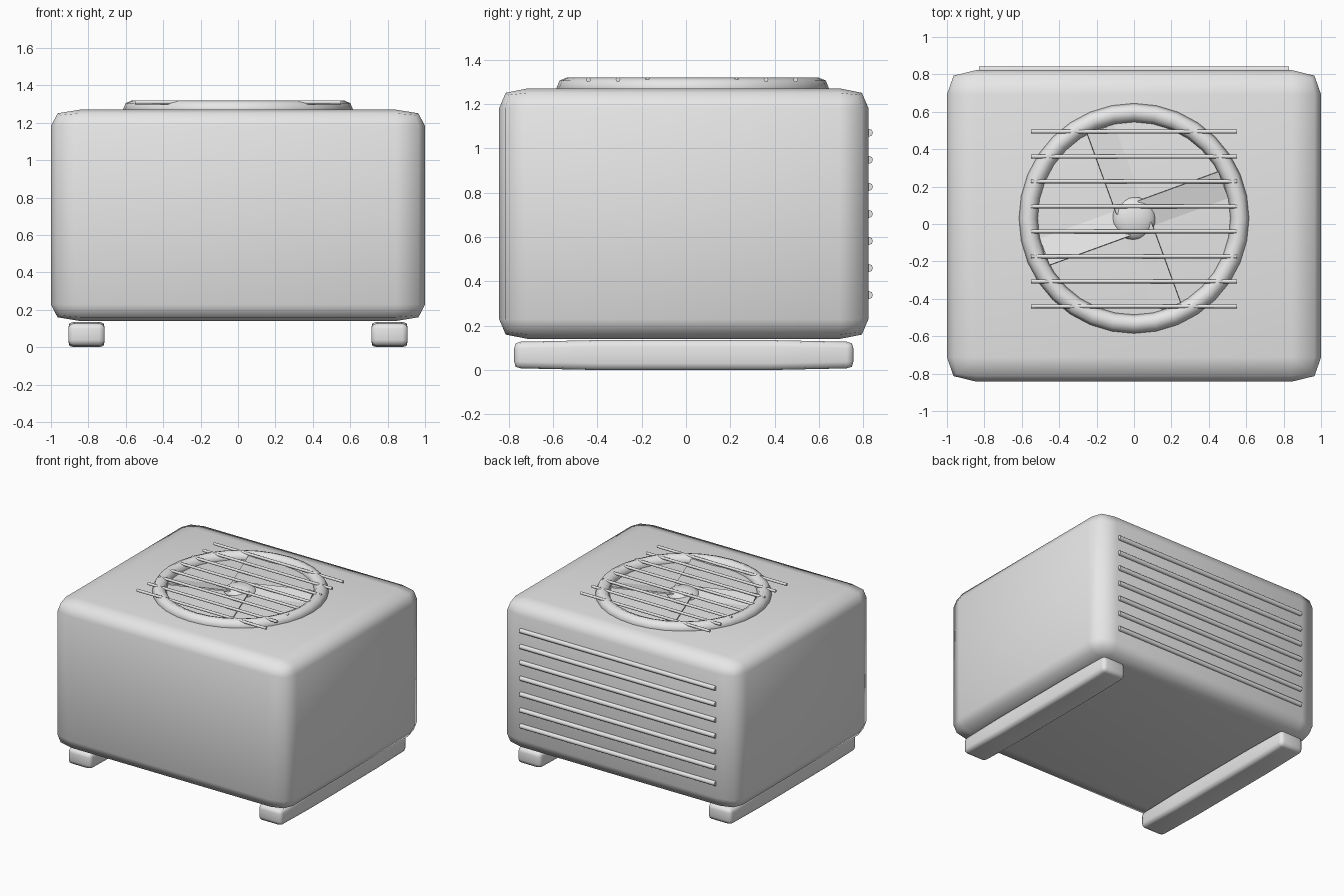
import bpy
import bmesh
import math
from mathutils import Matrix

cube = bpy.data.objects.get("Cube")
if cube:
    bpy.data.objects.remove(cube, do_unlink=True)

GREY = (0.8, 0.8, 0.8, 1)
grey = bpy.data.materials.new("light grey")
grey.use_nodes = True
grey.diffuse_color = GREY
grey.node_tree.nodes["Principled BSDF"].inputs["Base Color"].default_value = GREY


def finish(name, bm, angle=60):
    """Turn a bmesh into a smooth-shaded object."""
    mesh = bpy.data.meshes.new(name)
    bm.to_mesh(mesh)
    bm.free()
    mesh.materials.append(grey)
    ob = bpy.data.objects.new(name, mesh)
    bpy.context.collection.objects.link(ob)
    bpy.ops.object.select_all(action='DESELECT')
    ob.select_set(True)
    bpy.context.view_layer.objects.active = ob
    bpy.ops.object.shade_smooth_by_angle(angle=math.radians(angle))
    return ob


def block(size, loc):
    bm = bmesh.new()
    bmesh.ops.create_cube(bm, size=1, matrix=Matrix.Translation(loc) @ Matrix.Diagonal((*size, 1)))
    return bm


def round_edges(bm, width, segments=2, profile=0.5):
    sharp = [e for e in bm.edges if e.calc_face_angle(0) > 0.8]
    bmesh.ops.bevel(bm, geom=sharp, offset=width, segments=segments,
                    profile=profile, affect='EDGES', clamp_overlap=True)


def rod(name, radius, length, loc):
    """Thin horizontal bar along x."""
    bm = bmesh.new()
    bmesh.ops.create_cone(bm, cap_ends=True, segments=8, radius1=radius, radius2=radius, depth=length,
                          matrix=Matrix.Translation(loc) @ Matrix.Rotation(math.pi / 2, 4, 'Y'))
    return finish(name, bm)


# Rounded casing: rounded as a cube, then stretched
bm = block((1, 1, 1), (0, 0, 0))
round_edges(bm, 0.078, profile=0.6)
bmesh.ops.transform(bm, verts=bm.verts,
                    matrix=Matrix.Translation((0, -0.01, 0.705)) @ Matrix.Diagonal((2, 1.665, 1.13, 1)))
finish("casing", bm)

# Two long feet, slightly thinner towards the ends
for side, x in (("left", 0.81), ("right", -0.81)):
    bm = block((0.195, 1.53, 0.135), (x, -0.01, 0.0675))
    for y in (-0.4, 0.38):
        bmesh.ops.bisect_plane(bm, geom=bm.verts[:] + bm.edges[:] + bm.faces[:],
                               plane_co=(0, y, 0), plane_no=(0, 1, 0))
    for v in bm.verts:
        if abs(v.co.y) > 0.5:
            v.co.z = 0.0675 + (v.co.z - 0.0675) * 0.88
    round_edges(bm, 0.03, profile=0.6)
    finish(side + "_foot", bm)

# Back louvre slats
for i in range(7):
    rod(f"back_slat_{i + 1}", 0.018, 1.66, (0, 0.825, 0.338 + 0.122 * i))

# Fan ring: a circle swept around the fan axis
FAN_Y = 0.03
TOP = 1.27
bm = bmesh.new()
ring = bmesh.ops.create_circle(bm, segments=8, radius=0.05,
                               matrix=Matrix.Translation((0, FAN_Y + 0.565, TOP))
                               @ Matrix.Rotation(math.pi / 2, 4, 'Y'))
bmesh.ops.spin(bm, geom=bm.verts[:] + bm.edges[:], cent=(0, FAN_Y, TOP), axis=(0, 0, 1),
               angle=math.tau, steps=32, use_merge=True)
bmesh.ops.remove_doubles(bm, verts=bm.verts, dist=0.001)
bmesh.ops.recalc_face_normals(bm, faces=bm.faces)
finish("fan_ring", bm)

# Guard bars over the fan
for i in range(8):
    rod(f"guard_bar_{i + 1}", 0.0105, 1.1, (0, -0.44 + 0.1335 * i, 1.309))

# Domed hub
bm = bmesh.new()
bmesh.ops.create_uvsphere(bm, u_segments=24, v_segments=12, radius=1,
                          matrix=Matrix.Translation((0, FAN_Y, TOP)) @ Matrix.Diagonal((0.115, 0.115, 0.05, 1)))
finish("fan_hub", bm)

# Four pitched blades
for i in range(4):
    bm = block((0.46, 0.165, 0.01), (0.28, 0, 0))
    bmesh.ops.transform(bm, verts=bm.verts,
                        matrix=Matrix.Translation((0, FAN_Y, TOP + 0.01))
                        @ Matrix.Rotation(math.radians(20 + 90 * i), 4, 'Z')
                        @ Matrix.Rotation(math.radians(12), 4, 'X'))
    finish(f"fan_blade_{i + 1}", bm, 30)
